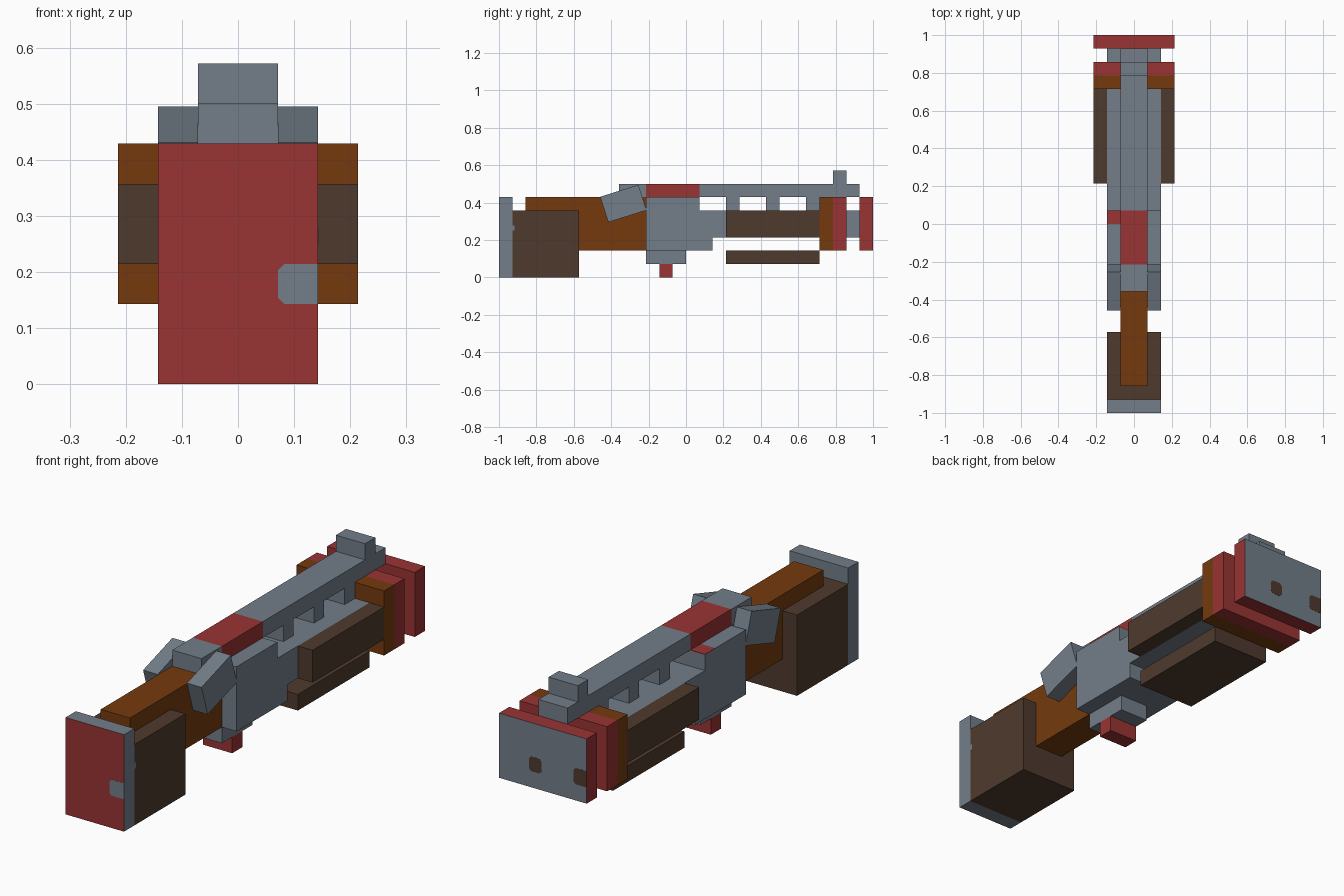
import bpy, bmesh, math
from mathutils import Matrix, Vector

if "Cube" in bpy.data.objects:
    bpy.data.objects.remove(bpy.data.objects["Cube"])

U = 1 / 14  # model grid step


def material(name, rgb):
    def linear(c):
        c /= 255
        return c / 12.92 if c <= 0.04045 else ((c + 0.055) / 1.055) ** 2.4
    m = bpy.data.materials.new(name)
    m.diffuse_color = [linear(c) for c in rgb] + [1]
    m.use_nodes = True
    m.node_tree.nodes["Principled BSDF"].inputs["Base Color"].default_value = m.diffuse_color
    return m


STEEL = material("steel grey", (115, 126, 137))
RED = material("red", (153, 51, 51))
WOOD = material("brown wood", (117, 58, 14))
DARK = material("dark wood", (78, 58, 45))


def finish(name, bm, mats):
    mesh = bpy.data.meshes.new(name)
    bm.to_mesh(mesh)
    bm.free()
    for m in mats:
        mesh.materials.append(m)
    obj = bpy.data.objects.new(name, mesh)
    bpy.context.collection.objects.link(obj)
    return obj


def box(name, x, y, z, mat, face=None, face_mat=None, tilt=0):
    """Box from (min, max) ranges in grid steps; one face direction may differ in colour."""
    lo, hi = (Vector(v) * U for v in zip(x, y, z))
    bm = bmesh.new()
    bmesh.ops.create_cube(bm, size=1, matrix=Matrix.Translation((lo + hi) / 2)
                          @ Matrix.Rotation(tilt, 4, 'X')
                          @ Matrix.Diagonal((*(hi - lo), 1)))
    if face:
        bm.normal_update()
        for f in bm.faces:
            f.material_index = int(f.normal.dot(Vector(face)) > 0.9)
    return finish(name, bm, [mat, face_mat] if face else [mat])


def spot(name, x, y, z, mat, cut_right=True):
    """Thin plate facing along y with clipped corners, ranges in grid steps."""
    c = 0.15
    (x0, x1), (z0, z1) = x, z
    pts = [(x0 + c, z0), (x0, z0 + c), (x0, z1 - c), (x0 + c, z1)]
    pts += [(x1 - c, z1), (x1, z1 - c), (x1, z0 + c), (x1 - c, z0)] if cut_right else [(x1, z1), (x1, z0)]
    bm = bmesh.new()
    f = bm.faces.new([bm.verts.new((px * U, y[0] * U, pz * U)) for px, pz in pts])
    ext = bmesh.ops.extrude_face_region(bm, geom=[f])
    bmesh.ops.translate(bm, vec=(0, (y[1] - y[0]) * U, 0),
                        verts=[g for g in ext["geom"] if isinstance(g, bmesh.types.BMVert)])
    bmesh.ops.recalc_face_normals(bm, faces=bm.faces)
    return finish(name, bm, [mat])


# Stock
box("butt_plate", (-2, 2), (-14, -13), (0, 6), STEEL, (0, -1, 0), RED)
spot("butt_spot", (1, 2), (-14.01, -13.95), (2, 3), STEEL, False)
box("stock_block", (-2, 2), (-13, -8), (0, 5), DARK)
box("stock_spot", (1.95, 2.01), (-13, -12.85), (3.5, 3.9), STEEL)
box("stock_grip", (-1, 1), (-12, -3), (2, 6), WOOD)

# Receiver, trigger and hammers
box("receiver", (-2, 2), (-3, 1), (2, 6), STEEL)
box("receiver_mark", (-2, -1), (0, 1), (5.95, 6.01), RED)
box("receiver_front", (-2, 2), (1, 2), (2, 5), STEEL)
box("trigger_housing", (-1, 1), (-3, 0), (1, 2), STEEL)
box("trigger", (-1, 1), (-2, -1), (0, 1), RED)
for side, x in (("left", (-2, -1)), ("right", (1, 2))):
    box(side + "_hammer", x, (-6.19, -3.19), (4.53, 6.53), STEEL, tilt=math.radians(17.5))

# Barrel and its top rail
box("barrel", (-2, 2), (2, 13), (3, 5), STEEL)
box("rail_rear", (-1, 1), (-5, -3), (6, 7), STEEL)
box("rail_red_section", (-1, 1), (-3, 1), (6, 7), RED)
box("rail_front", (-1, 1), (1, 13), (6, 7), STEEL)
for i, y in enumerate((3, 6, 9)):
    box(f"rail_support_{i + 1}", (-1, 1), (y, y + 1), (5, 6), STEEL)
box("front_sight", (-1, 1), (11, 12), (7, 8), STEEL)

# Wooden guards around the barrel
for side, x in (("left", (-3, -2)), ("right", (2, 3))):
    box(side + "_guard", x, (3, 10), (3, 5), DARK)
box("lower_guard", (-2, 2), (3, 10), (1, 2), DARK)

# Bands and muzzle
box("wood_band", (-3, 3), (10, 11), (2, 6), WOOD)
box("red_band", (-3, 3), (11, 12), (2, 6), RED)
box("muzzle", (-3, 3), (13, 14), (2, 6), RED, (0, 1, 0), STEEL)
spot("bore_centre", (0.1, 0.95), (13.95, 14.01), (3.0, 3.9), DARK)
# the edge bore runs out at the left side, so only its inner corners are clipped
edge = spot("bore_edge", (2.1, 3), (13.95, 14.01), (3.0, 4.0), DARK, False)
edge.data.transform(Matrix.Diagonal((-1, 1, 1, 1)))
edge.data.flip_normals()
